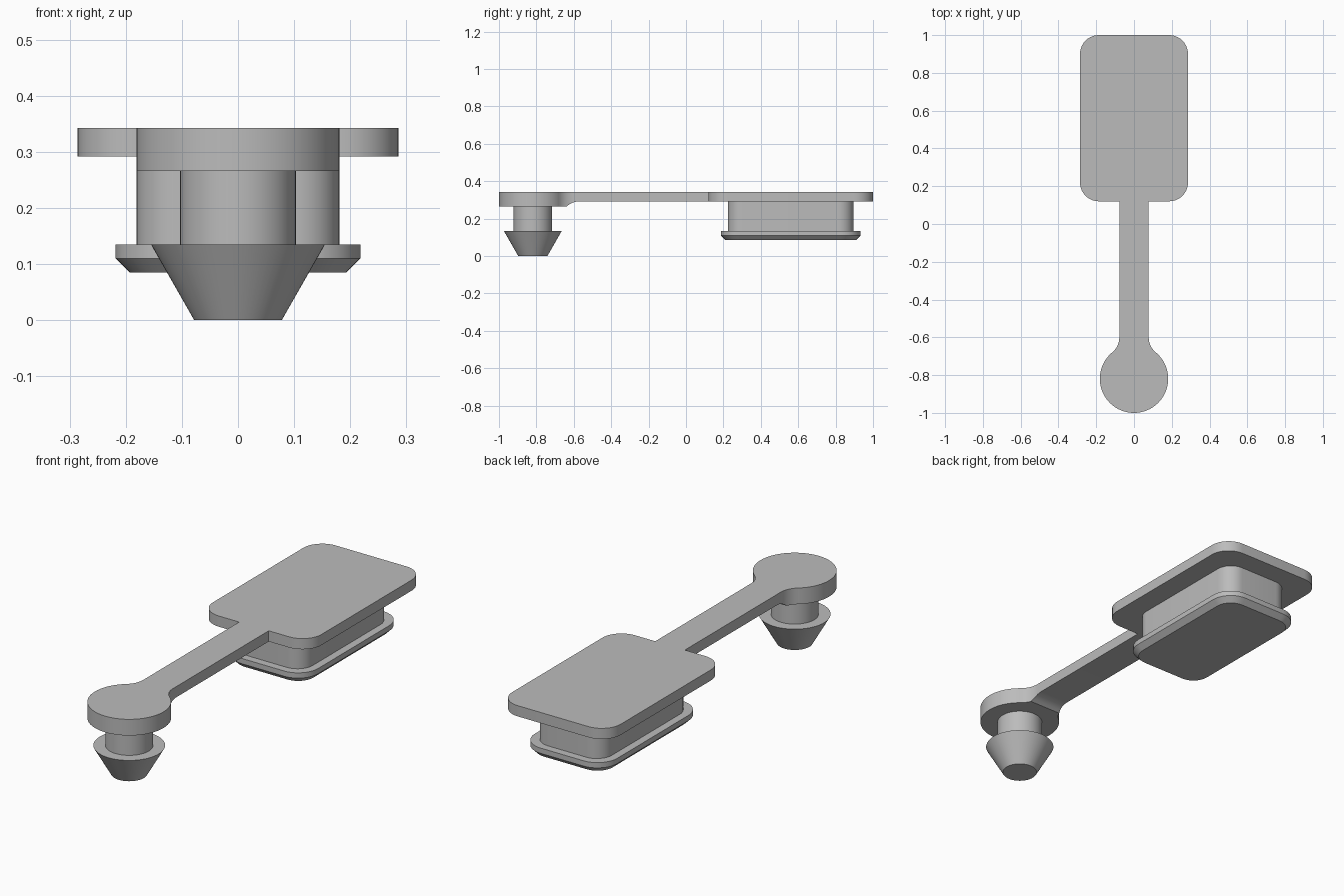
import bpy, bmesh, math

cube = bpy.data.objects.get("Cube")
if cube:
    bpy.data.objects.remove(cube, do_unlink=True)

grey = bpy.data.materials.new("grey rubber")
grey.use_nodes = True
colour = (0.5, 0.5, 0.5, 1)
grey.diffuse_color = colour
grey.node_tree.nodes["Principled BSDF"].inputs["Base Color"].default_value = colour

TOP, UNDER, DISC_UNDER, LIP = 0.343, 0.292, 0.266, 0.135
PEG_Y, DISC_R = -0.819, 0.181
PLATE_Y, PLATE_MID = 0.12, 0.56
STRAP_W, FILLET = 0.078, 0.1


def loft(name, rings):
    """Skin a list of matching closed rings and cap both ends."""
    bm = bmesh.new()
    loops = [[bm.verts.new(p) for p in ring] for ring in rings]
    n = len(loops[0])
    for a, b in zip(loops, loops[1:]):
        for i in range(n):
            j = (i + 1) % n
            bm.faces.new((a[i], a[j], b[j], b[i]))
    bm.faces.new(loops[0])
    bm.faces.new(loops[-1])
    bmesh.ops.recalc_face_normals(bm, faces=bm.faces)
    mesh = bpy.data.meshes.new(name)
    bm.to_mesh(mesh)
    bm.free()
    mesh.materials.append(grey)
    obj = bpy.data.objects.new(name, mesh)
    bpy.context.collection.objects.link(obj)
    bpy.ops.object.select_all(action="DESELECT")
    obj.select_set(True)
    bpy.context.view_layer.objects.active = obj
    bpy.ops.object.shade_smooth_by_angle(angle=math.radians(25))
    return obj


def rounded(hx, hy, r, z, cy=PLATE_MID, steps=10):
    """Rounded rectangle ring around x = 0, y = cy."""
    ring = []
    for k, (sx, sy) in enumerate(((1, 1), (-1, 1), (-1, -1), (1, -1))):
        for i in range(steps + 1):
            a = math.pi / 2 * (k + i / steps)
            ring.append((sx * (hx - r) + r * math.cos(a),
                         cy + sy * (hy - r) + r * math.sin(a), z))
    return ring


def circle(r, z, n=64):
    return [(r * math.cos(math.tau * i / n),
             PEG_Y + r * math.sin(math.tau * i / n), z) for i in range(n)]


# Cover plate with the plug body and chamfered lip below it
loft("cover_plate", [rounded(0.286, 0.44, 0.1, z) for z in (UNDER, TOP)])
loft("plug_body", [rounded(0.181, 0.336, 0.08, z) for z in (LIP, UNDER)])
loft("plug_lip", [rounded(0.193, 0.348, 0.08, 0.085),
                  rounded(0.218, 0.373, 0.105, 0.11),
                  rounded(0.218, 0.373, 0.105, LIP)])

# Retaining peg: disc, stem and tapered barb
loft("peg_disc", [circle(DISC_R, z) for z in (DISC_UNDER, TOP)])
loft("peg_stem", [circle(0.103, z) for z in (LIP, DISC_UNDER)])
loft("peg_barb", [circle(0.078, 0), circle(0.155, LIP)])

# Strap that flares into the disc and thickens underneath
dx, reach = STRAP_W + FILLET, DISC_R + FILLET
flare_y = PEG_Y + math.sqrt(reach ** 2 - dx ** 2)
start = PEG_Y + (flare_y - PEG_Y) * DISC_R / reach
ramp_y = -0.57


def section(y):
    d = max(flare_y - y, 0)
    w = dx - math.sqrt(FILLET ** 2 - d ** 2)
    d = min(max(ramp_y - y, 0), FILLET)
    z = max(DISC_UNDER, UNDER - FILLET + math.sqrt(FILLET ** 2 - d ** 2))
    return [(-w, y, z), (w, y, z), (w, y, TOP), (-w, y, TOP)]


stations = [start + (ramp_y - start) * i / 16 for i in range(17)]
loft("strap", [section(y) for y in stations + [PLATE_Y]])
